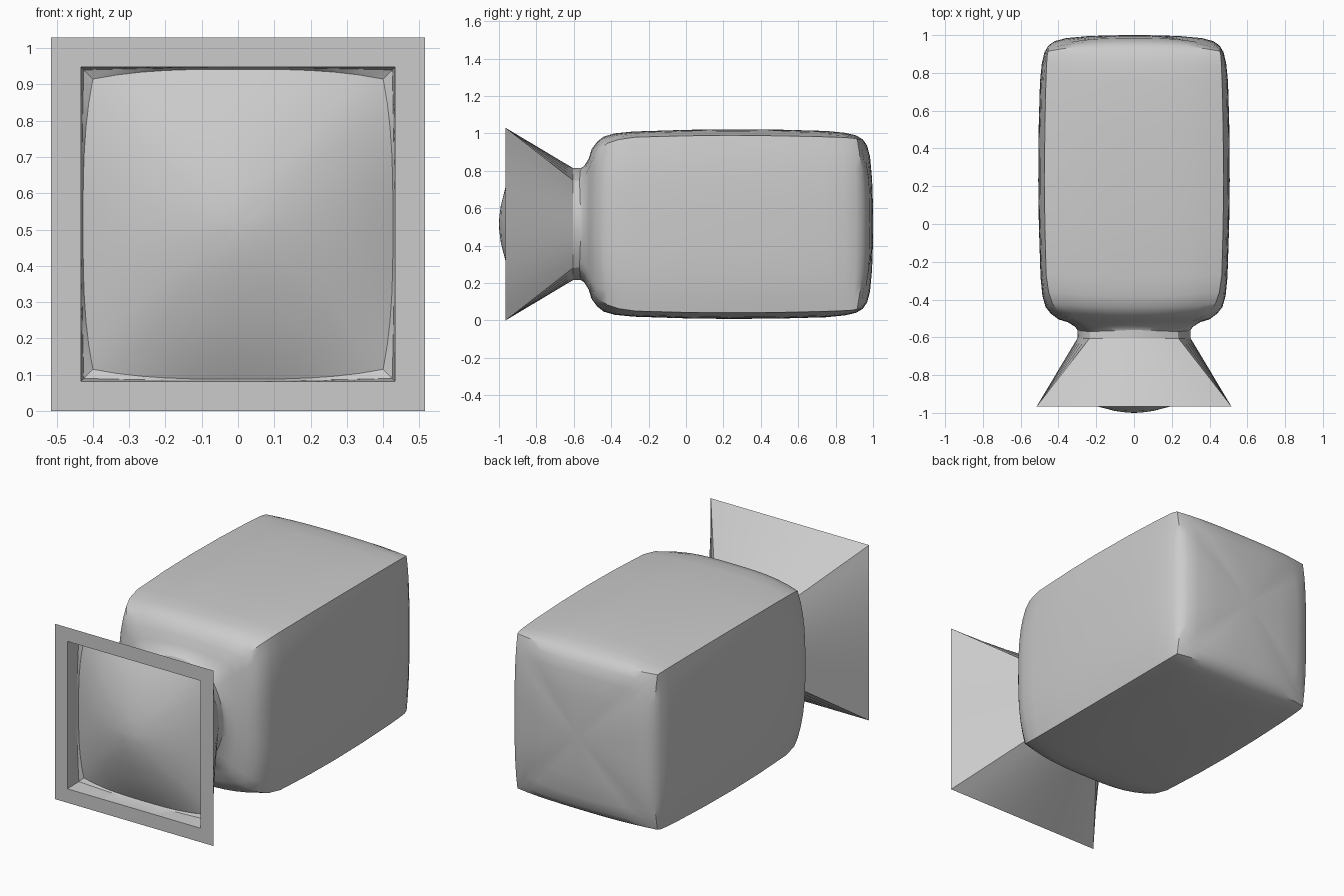
import bpy, bmesh

CZ = 0.515   # height of the long axis
N = 12       # segments per side of each section


def ring(mid, y_mid, corner, y_corner, power):
    """Bulged-square section: mid = half width at side centre, corner = half width at corner."""
    pts = []
    for side in range(4):
        for i in range(N):
            t = -1 + 2 * i / N
            w = abs(t) ** power
            a, b = mid + (corner - mid) * w, corner * t
            y = y_mid + (y_corner - y_mid) * w
            for _ in range(side):
                a, b = -b, a
            pts.append((a, y, b + CZ))
    return pts


def loft(name, rings, start=None, end=None, angle=0.6):
    """Skin consecutive sections; start/end are y positions of optional cap tips."""
    bm = bmesh.new()
    loops = [[bm.verts.new(p) for p in ring(*r)] for r in rings]
    n = 4 * N
    for a, b in zip(loops, loops[1:]):
        for i in range(n):
            j = (i + 1) % n
            bm.faces.new((a[i], a[j], b[j], b[i]))
    for y, lp in ((start, loops[0]), (end, loops[-1])):
        if y is not None:
            tip = bm.verts.new((0, y, CZ))
            for i in range(n):
                bm.faces.new((lp[i], lp[(i + 1) % n], tip))
    bmesh.ops.recalc_face_normals(bm, faces=bm.faces)
    me = bpy.data.meshes.new(name)
    bm.to_mesh(me)
    bm.free()
    ob = bpy.data.objects.new(name, me)
    bpy.context.collection.objects.link(ob)
    bpy.ops.object.select_all(action='DESELECT')
    ob.select_set(True)
    bpy.context.view_layer.objects.active = ob
    bpy.ops.object.shade_smooth_by_angle(angle=angle)
    return ob


# Pillowy housing, from the neck at the front to the bulged back
loft("housing", [
    (0.295, -0.61, 0.23, -0.61, 2),
    (0.295, -0.57, 0.23, -0.57, 2),
    (0.31, -0.545, 0.26, -0.54, 2),
    (0.35, -0.52, 0.31, -0.515, 2),
    (0.40, -0.505, 0.365, -0.49, 2.2),
    (0.44, -0.475, 0.405, -0.46, 2.5),
    (0.468, -0.44, 0.432, -0.42, 3),
    (0.485, -0.38, 0.452, -0.36, 3),
    (0.495, -0.28, 0.465, -0.27, 3),
    (0.504, 0.0, 0.472, 0.0, 3),
    (0.507, 0.23, 0.474, 0.23, 3),
    (0.505, 0.5, 0.472, 0.5, 3),
    (0.498, 0.75, 0.467, 0.73, 3),
    (0.488, 0.85, 0.463, 0.84, 3),
    (0.474, 0.91, 0.460, 0.89, 3),
    (0.453, 0.945, 0.455, 0.915, 3),
    (0.42, 0.968, 0.41, 0.94, 3),
    (0.36, 0.984, 0.34, 0.962, 3),
    (0.24, 0.995, 0.22, 0.985, 2.5),
    (0.12, 0.999, 0.10, 0.997, 2),
], start=-0.61, end=1.0)

# Flared hood: rounded neck to square rim, then the recess behind the rim
loft("flared_hood", [
    (0.30, -0.56, 0.23, -0.56, 2),
    (0.30, -0.605, 0.235, -0.605, 2),
    (0.515, -0.965, 0.515, -0.965, 2),
    (0.433, -0.965, 0.433, -0.965, 2),
    (0.431, -0.88, 0.425, -0.87, 2),
    (0.427, -0.87, 0.40, -0.86, 3),
], angle=0.4)

# Domed front glass inside the rim
loft("front_lens", [
    (0.427, -0.87, 0.40, -0.86, 3),
    (0.36, -0.905, 0.33, -0.885, 2.5),
    (0.28, -0.938, 0.25, -0.922, 2),
    (0.19, -0.967, 0.16, -0.96, 2),
    (0.10, -0.99, 0.08, -0.987, 2),
    (0.04, -0.998, 0.032, -0.997, 2),
], end=-1.0)
